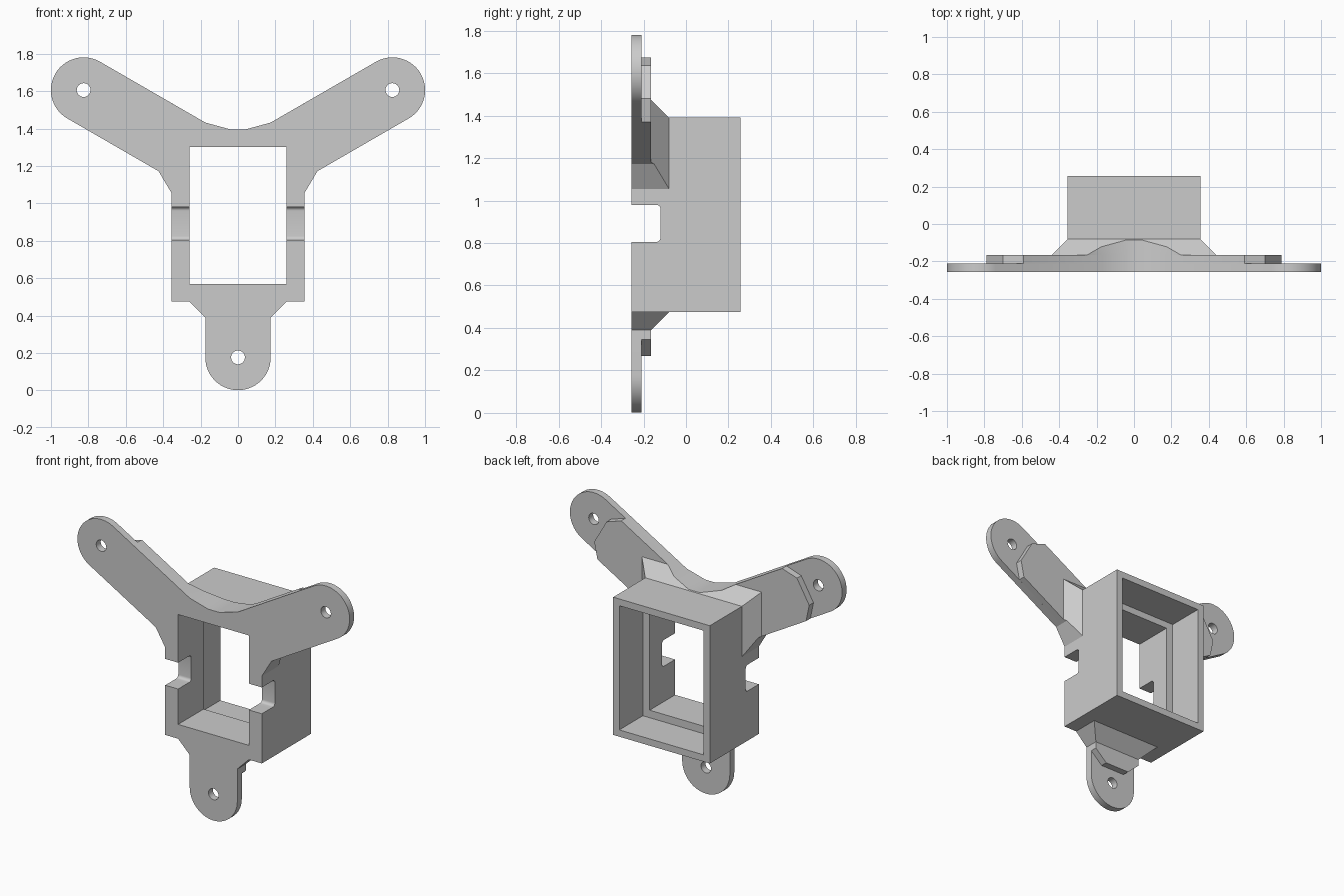
import bpy, bmesh
from math import radians, cos, sin
from mathutils import Vector

if "Cube" in bpy.data.objects:
    bpy.data.objects.remove(bpy.data.objects["Cube"])

FRONT, TAB_BACK, PAD_BACK, REAR = -0.257, -0.21, -0.165, 0.257
HALF_W, BOTTOM, TOP = 0.355, 0.475, 1.39        # housing outer size
HUB_Z, ARM_R, ARM_HALF = 1.129, 0.953, 0.175    # three arms around a hub

grey = bpy.data.materials.new("plain_grey")
grey.use_nodes = True
grey.diffuse_color = (0.6, 0.6, 0.6, 1)
grey.node_tree.nodes["Principled BSDF"].inputs["Base Color"].default_value = (0.6, 0.6, 0.6, 1)


def finish(name, bm):
    bmesh.ops.recalc_face_normals(bm, faces=bm.faces)
    mesh = bpy.data.meshes.new(name)
    bm.to_mesh(mesh)
    bm.free()
    mesh.materials.append(grey)
    obj = bpy.data.objects.new(name, mesh)
    bpy.context.collection.objects.link(obj)
    return obj


def prism(name, points, y0, y1):
    """Extrude an (x, z) outline from y0 to y1."""
    bm = bmesh.new()
    face = bm.faces.new([bm.verts.new((x, y0, z)) for x, z in points])
    new = bmesh.ops.extrude_face_region(bm, geom=[face])["geom"]
    verts = [g for g in new if isinstance(g, bmesh.types.BMVert)]
    bmesh.ops.translate(bm, verts=verts, vec=(0, y1 - y0, 0))
    return finish(name, bm)


def rect(half, z0, z1):
    return [(-half, z0), (half, z0), (half, z1), (-half, z1)]


def arc(cx, cz, radius, start, end, steps):
    angles = [radians(start + (end - start) * i / steps) for i in range(steps + 1)]
    return [(cx + radius * cos(a), cz + radius * sin(a)) for a in angles]


def on_arm(u, v, degrees):
    """Point u along an arm and v to its left."""
    c, s = cos(radians(degrees)), sin(radians(degrees))
    return (u * c - v * s, HUB_Z + u * s + v * c)


def outline(lower_end, side_end):
    """Whole silhouette from its right half, with the given arm ends."""
    half = lower_end + [(0.175, 0.39), (0.26, BOTTOM), (HALF_W, BOTTOM),
                        (HALF_W, 1.055), (0.425, 1.172)]
    half += side_end + [(0.175, 1.432), (0.04, 1.395)]
    mirrored = [(-x, z) for x, z in reversed(half) if x > 1e-5]
    return half + mirrored


def cut(obj, tool, operation="DIFFERENCE"):
    mod = obj.modifiers.new("cut", "BOOLEAN")
    mod.operation, mod.solver, mod.object = operation, "EXACT", tool
    bpy.ops.object.select_all(action="DESELECT")
    bpy.context.view_layer.objects.active = obj
    obj.select_set(True)
    bpy.ops.object.modifier_apply(modifier=mod.name)


# Cutters: through window, rear recess, side notches, screw holes
window = prism("window_cutter", rect(0.26, 0.57, 1.30), -0.5, 0.5)
recess = prism("recess_cutter", rect(0.31, 0.52, 1.345), 0.01, 0.5)
notch = prism("notch_cutter", rect(0.6, 0.805, 0.98), -0.5, -0.12)
bm = bmesh.new()
bm.from_mesh(notch.data)
inner = [e for e in bm.edges
         if all(v.co.y > -0.2 for v in e.verts)
         and abs(e.verts[0].co.x - e.verts[1].co.x) > 0.5]
bmesh.ops.bevel(bm, geom=inner, offset=0.02, segments=5, profile=0.5, affect="EDGES")
bm.to_mesh(notch.data)
bm.free()
holes = [prism("hole_cutter", arc(*on_arm(ARM_R, 0, d), 0.037, 0, 345, 23), -0.5, 0.0)
         for d in (-90, 30, 150)]

# Thin front plate with rounded, drilled arm ends
hx, hz = on_arm(ARM_R, 0, 30)
rounded = outline(arc(0, HUB_Z - ARM_R, ARM_HALF, -90, 0, 14),
                  arc(hx, hz, ARM_HALF, -60, 120, 28))
plate = prism("front_plate", rounded, FRONT, TAB_BACK)
for hole in holes:
    cut(plate, hole)

# Thickening pad behind the plate, with chamfered arm ends
end = [(0.784, -ARM_HALF), (0.86, -0.09), (0.86, 0.09), (0.784, ARM_HALF)]
chamfered = outline([on_arm(u, v, -90) for u, v in end[2:]],
                    [on_arm(u, v, 30) for u, v in end])
pad = prism("arm_pad", chamfered, TAB_BACK, PAD_BACK)

# Sloping gussets: a flared block trimmed to the arm silhouette
bm = bmesh.new()
for y, grow in ((PAD_BACK, 0.085), (-0.06, -0.02)):
    for x, z in rect(HALF_W + grow, BOTTOM - grow, TOP + grow):
        bm.verts.new(Vector((x, y, z)))
bmesh.ops.convex_hull(bm, input=bm.verts)
bmesh.ops.dissolve_limit(bm, angle_limit=0.01, verts=bm.verts, edges=bm.edges)
gusset = finish("arm_gussets", bm)
trim = prism("gusset_trim", chamfered, -0.4, 0.1)
cut(gusset, trim, "INTERSECT")

# Box housing with a stepped opening
housing = prism("housing", rect(HALF_W, BOTTOM, TOP), PAD_BACK, REAR)

for part in (plate, pad, gusset, housing):
    cut(part, window)
    cut(part, notch)
cut(housing, recess)

for part in (plate, pad, gusset, housing):
    bpy.ops.object.select_all(action="DESELECT")
    bpy.context.view_layer.objects.active = part
    part.select_set(True)
    bpy.ops.object.shade_smooth_by_angle(angle=radians(25))

for tool in [window, recess, notch, trim] + holes:
    bpy.data.objects.remove(tool)
